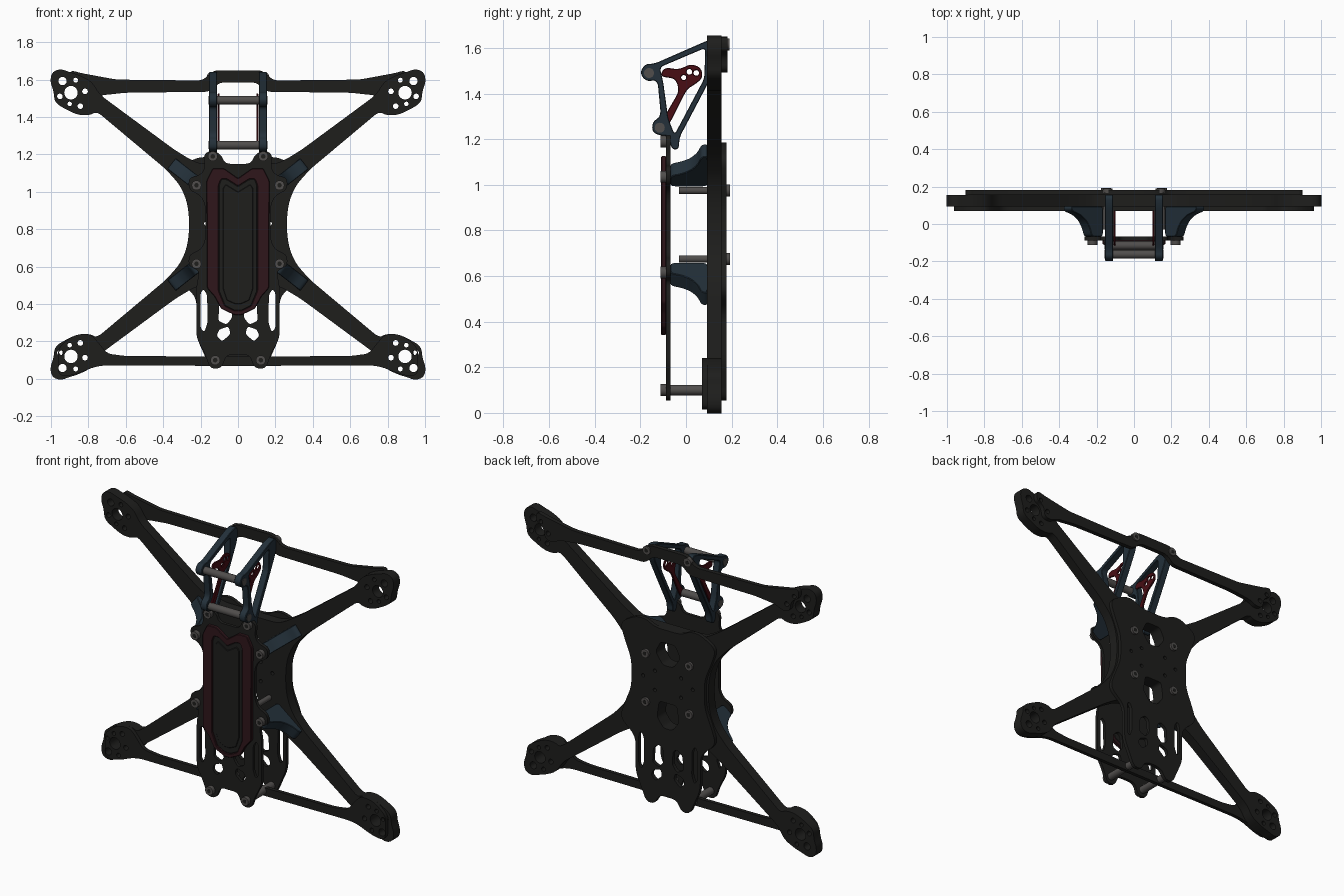
import bpy, bmesh, math
from mathutils import Matrix, Vector


def material(name, col):
    m = bpy.data.materials.new(name)
    m.diffuse_color = (*col, 1)
    return m


BLACK = material("carbon_black", (0.013, 0.013, 0.012))
BLUE = material("slate_blue", (0.017, 0.030, 0.042))
RED = material("deep_red", (0.065, 0.004, 0.007))
MAROON = material("maroon", (0.028, 0.008, 0.011))
STEEL = material("steel", (0.08, 0.075, 0.072))
C = 0.825  # height of the frame centre
X, Y, Z = Vector((1, 0, 0)), Vector((0, 1, 0)), Vector((0, 0, 1))


def fillet(pts, r):
    out, n = [], len(pts)
    for i in range(n):
        p, a, b = (Vector(pts[k % n]) for k in (i, i - 1, i + 1))
        da, db = a - p, b - p
        s = p + da.normalized() * min(r, da.length * 0.48)
        e = p + db.normalized() * min(r, db.length * 0.48)
        for k in range(6):
            t = k / 5
            out.append(s * (1 - t) ** 2 + p * 2 * t * (1 - t) + e * t * t)
    return out


def sym(half):
    # right half listed bottom to top, mirrored to the left
    return half + [(-x, z) for x, z in reversed(half) if x > 0]


def circle(x, z, r, n=24):
    return [(x + r * math.cos(k * math.tau / n), z + r * math.sin(k * math.tau / n)) for k in range(n)]


def plate(name, outer, holes, lo, hi, mat, u=X, v=Z, origin=(0, 0, 0), r=0.03, bevel=0.003):
    # filled 2D outline in the u-v plane, thickened from lo to hi along w
    w = Y if (u == X and v == Z) else u.cross(v)
    cu = bpy.data.curves.new(name, 'CURVE')
    cu.dimensions, cu.fill_mode = '2D', 'BOTH'
    cu.extrude = (hi - lo) / 2 - bevel
    cu.bevel_depth, cu.bevel_resolution, cu.offset = bevel, 0, -bevel
    for loop in [fillet(outer, r)] + holes:
        sp = cu.splines.new('POLY')
        sp.points.add(len(loop) - 1)
        for q, p in zip(sp.points, loop):
            q.co = (p[0], p[1], 0, 1)
        sp.use_cyclic_u = True
    ob = bpy.data.objects.new(name, cu)
    bpy.context.collection.objects.link(ob)
    bpy.context.view_layer.update()
    me = bpy.data.meshes.new_from_object(ob.evaluated_get(bpy.context.evaluated_depsgraph_get()))
    bpy.data.objects.remove(ob)
    m = Matrix.Translation(Vector(origin) + w * (lo + hi) / 2) @ Matrix((u, v, w)).transposed().to_4x4()
    me.transform(m)
    return finish(name, me, mat)


def finish(name, me, mat):
    bm = bmesh.new()
    bm.from_mesh(me)
    bmesh.ops.remove_doubles(bm, verts=bm.verts, dist=1e-5)
    bmesh.ops.recalc_face_normals(bm, faces=bm.faces)
    bm.to_mesh(me)
    bm.free()
    me.materials.clear()
    me.materials.append(mat)
    ob = bpy.data.objects.new(name, me)
    bpy.context.collection.objects.link(ob)
    bpy.ops.object.select_all(action='DESELECT')
    ob.select_set(True)
    bpy.context.view_layer.objects.active = ob
    bpy.ops.object.shade_smooth_by_angle(angle=math.radians(30))
    return ob


def rod(name, a, b, r, mat=STEEL):
    a, b = Vector(a), Vector(b)
    bm = bmesh.new()
    bmesh.ops.create_cone(bm, cap_ends=True, segments=20, radius1=r, radius2=r, depth=(b - a).length)
    bm.transform(Matrix.Translation((a + b) / 2) @ (b - a).to_track_quat('Z', 'Y').to_matrix().to_4x4())
    me = bpy.data.meshes.new(name)
    bm.to_mesh(me)
    bm.free()
    return finish(name, me, mat)


def screw(name, x, y, z, out):
    rod(name, (x, y, z), (x, y + 0.024 * out, z), 0.026)
    rod(name + "_socket", (x, y + 0.02 * out, z), (x, y + 0.0245 * out, z), 0.012, BLACK)


# motor mount outline and holes, heights relative to the centre
mount = [(0.755, 0.605), (0.79, 0.585), (0.85, 0.585), (0.90, 0.605), (0.98, 0.65), (0.985, 0.71),
         (1.005, 0.765), (0.995, 0.815), (0.95, 0.833), (0.90, 0.815), (0.85, 0.80), (0.78, 0.765), (0.74, 0.695)]
mount_holes = [(0.893, 0.705, 0.036), (0.818, 0.712, 0.015), (0.843, 0.633, 0.015),
               (0.952, 0.685, 0.015), (0.868, 0.772, 0.013), (0.938, 0.767, 0.022), (0.90, 0.645, 0.012)]


def both(holes, up):
    return [circle(s * x, C + up * z, r) for x, z, r in holes for s in (1, -1)]


# main X-shaped arm frame
quarter = [(0.262, 0.05), (0.275, 0.13), (0.31, 0.21), (0.385, 0.295)] + mount + \
          [(0.34, 0.40), (0.25, 0.345), (0.20, 0.325)]
right = [(x, C - z) for x, z in reversed(quarter)] + [(x, C + z) for x, z in quarter]
win_top = fillet(sym([(0.035, 0.93), (0.085, 1.0), (0.05, 1.07)]), 0.02)
win_low = fillet(sym([(0.03, 0.54), (0.075, 0.60), (0.06, 0.70)]), 0.02)
body_holes = [circle(s * x, z, 0.011, 14) for s in (1, -1)
              for x, z in ((0.09, 0.76), (0.09, 0.88), (0.17, 0.83))]
plate("arm_frame", sym(right), both(mount_holes, 1) + both(mount_holes, -1) + [win_top, win_low] + body_holes,
      0.093, 0.155, BLACK, r=0.04, bevel=0)

# rear crossbar at the top, front crossbar at the bottom
plate("top_crossbar", sym([(0.10, 1.585), (0.15, 1.535), (0.60, 1.53), (0.74, 1.515), (0.79, 1.488), (0.84, 1.50),
                           (0.845, 1.55), (0.865, 1.575), (0.90, 1.59), (0.90, 1.652), (0.84, 1.635), (0.65, 1.60),
                           (0.19, 1.595), (0.13, 1.65)]), both(mount_holes[1:2] + mount_holes[4:5], 1),
      0.155, 0.182, BLACK, bevel=0)
low_mount = [(0.74, 0.13), (0.78, 0.06), (0.85, 0.03), (0.92, 0.012), (0.962, 0.025), (0.962, 0.165),
             (0.90, 0.22), (0.85, 0.24), (0.79, 0.24), (0.755, 0.205)]
low_mount[0] = (0.72, 0.072)
plate("bottom_crossbar", sym([(0.2, 0.07), (0.65, 0.072)] + low_mount + [(0.70, 0.135), (0.60, 0.122), (0.2, 0.12)]),
      both([h for h in mount_holes if h[0] != 0.952] + [(0.944, 0.685, 0.012)], -1), 0.07, 0.093, BLACK, bevel=0)


# rail slots shared by the two body plates
def slots():
    out = []
    for s in (1, -1):
        for pts in ([(0.163, 0.30), (0.18, 0.25), (0.20, 0.27), (0.20, 0.46), (0.185, 0.48), (0.165, 0.45)],
                    [(0.03, 0.33), (0.06, 0.29), (0.105, 0.31), (0.10, 0.40), (0.06, 0.43), (0.035, 0.41)],
                    [(0.04, 0.24), (0.085, 0.20), (0.115, 0.23), (0.10, 0.265), (0.05, 0.28)]):
            out.append(fillet([(s * x, z) for x, z in pts], 0.015))
    return out


# rear body plate
plate("back_plate", sym([(0.06, 0.12), (0.09, 0.055), (0.15, 0.055), (0.18, 0.13), (0.222, 0.22), (0.222, 0.44),
                         (0.33, 0.53), (0.30, 0.62), (0.25, 0.74), (0.25, 0.91), (0.30, 1.03), (0.33, 1.12),
                         (0.22, 1.185), (0.15, 1.185), (0.09, 1.15)]),
      slots() + [win_top, win_low] + body_holes, 0.155, 0.177, BLACK, r=0.05, bevel=0)

# front body plate with bolt lobes
plate("front_plate", sym([(0.06, 0.13), (0.09, 0.055), (0.15, 0.055), (0.175, 0.13), (0.222, 0.22), (0.222, 0.50),
                          (0.205, 0.58), (0.265, 0.60), (0.262, 0.665), (0.20, 0.69), (0.175, 0.74), (0.175, 0.93),
                          (0.20, 0.98), (0.262, 1.01), (0.265, 1.075), (0.20, 1.09), (0.175, 1.13), (0.185, 1.20),
                          (0.14, 1.225), (0.09, 1.20), (0.07, 1.15)]), slots(), -0.087, -0.068, BLACK, bevel=0)

# battery pad: maroon rim around stepped black centre
rim = [(0.02, 0.342), (0.09, 0.375), (0.125, 0.44), (0.165, 0.485), (0.168, 1.06), (0.135, 1.125), (0.075, 1.125), (0, 1.072)]
inner = sym([(0.02, 0.365), (0.07, 0.39), (0.103, 0.47), (0.103, 1.035), (0.09, 1.068), (0.06, 1.068), (0, 1.03)])
recess = sym([(0.015, 0.40), (0.06, 0.42), (0.08, 0.48), (0.08, 1.02), (0.065, 1.04), (0, 1.0)])
plate("pad_rim", sym(rim), [fillet(inner, 0.008)], -0.109, -0.087, MAROON, r=0.01)
plate("pad_centre", inner, [], -0.101, -0.087, BLACK, r=0.008)
plate("pad_panel", recess, [], -0.106, -0.095, BLACK, r=0.008)

# curved braces between the front plate and each arm, with a strap slot
brace = [(0, -0.068), (0.075, -0.068), (0.09, -0.02), (0.115, 0.02), (0.155, 0.05), (0.21, 0.068), (0.215, 0.094), (0, 0.094)]
for s in (1, -1):
    for up in (1, -1):
        tag = ("upper" if up > 0 else "lower") + ("_right" if s > 0 else "_left")
        d = Vector((s * 0.79, 0, up * 0.613))
        plate("arm_brace_" + tag, brace, [], -0.036, 0.036, BLUE, u=d, v=Y,
              origin=(s * 0.187, 0, C + up * 0.195), r=0.02)
        screw("front_screw_" + tag, s * 0.222, -0.087, C + up * 0.21, -1)
        # stack bolts through the rear
        rod("stack_bolt_" + tag, (s * 0.15, -0.03, C + up * 0.15), (s * 0.15, 0.178, C + up * 0.15), 0.016)
        screw("stack_head_" + tag, s * 0.15, 0.168, C + up * 0.15, 1)

# camera cage side plates, red camera brackets and end standoffs
cage = [(0.155, 1.645), (0.10, 1.635), (-0.14, 1.53), (-0.18, 1.53), (-0.203, 1.49), (-0.175, 1.452), (-0.125, 1.46),
        (-0.11, 1.30), (-0.148, 1.275), (-0.148, 1.23), (-0.11, 1.215), (-0.075, 1.215), (-0.065, 1.155), (-0.03, 1.155),
        (-0.03, 1.205), (0.094, 1.44), (0.155, 1.56)]
cage_hole = [(0.085, 1.60), (-0.115, 1.515), (-0.10, 1.45), (-0.078, 1.29), (-0.05, 1.22), (0.08, 1.465)]
bracket = [(-0.115, 1.475), (-0.095, 1.515), (-0.03, 1.505), (0.02, 1.53), (0.065, 1.515), (0.075, 1.47), (0.04, 1.44),
           (0.005, 1.42), (-0.06, 1.29), (-0.10, 1.225), (-0.135, 1.25), (-0.10, 1.29), (-0.03, 1.41), (-0.045, 1.465)]
for s, side in ((1, "right"), (-1, "left")):
    plate("camera_cage_" + side, cage, [fillet(cage_hole, 0.02)], -0.022, 0.022, BLUE, u=Y, v=Z, origin=(s * 0.133, 0, 0))
    plate("camera_bracket_" + side, bracket, [circle(0.045, 1.49, 0.012), circle(0.015, 1.495, 0.012), circle(-0.01, 1.47, 0.011)],
          -0.006, 0.006, RED, u=Y, v=Z, origin=(s * 0.104, 0, 0), r=0.025)
    for z, y in ((1.49, -0.162), (1.25, -0.115)):
        rod("cage_screw_" + side, (s * 0.15, y, z), (s * 0.158, y, z), 0.022)
    screw("cage_rear_screw_" + side, s * 0.14, 0.166, 1.615, 1)
    screw("nose_screw_" + side, s * 0.135, -0.087, 1.19, -1)
    screw("tail_screw_" + side, s * 0.122, -0.087, 0.10, -1)
    rod("tail_standoff_" + side, (s * 0.122, -0.075, 0.10), (s * 0.122, 0.157, 0.10), 0.023)

# cross rods of the camera cage
rod("upper_cage_rod", (-0.12, -0.162, 1.49), (0.12, -0.162, 1.49), 0.023)
rod("lower_cage_rod", (-0.12, -0.115, 1.25), (0.12, -0.115, 1.25), 0.023)
